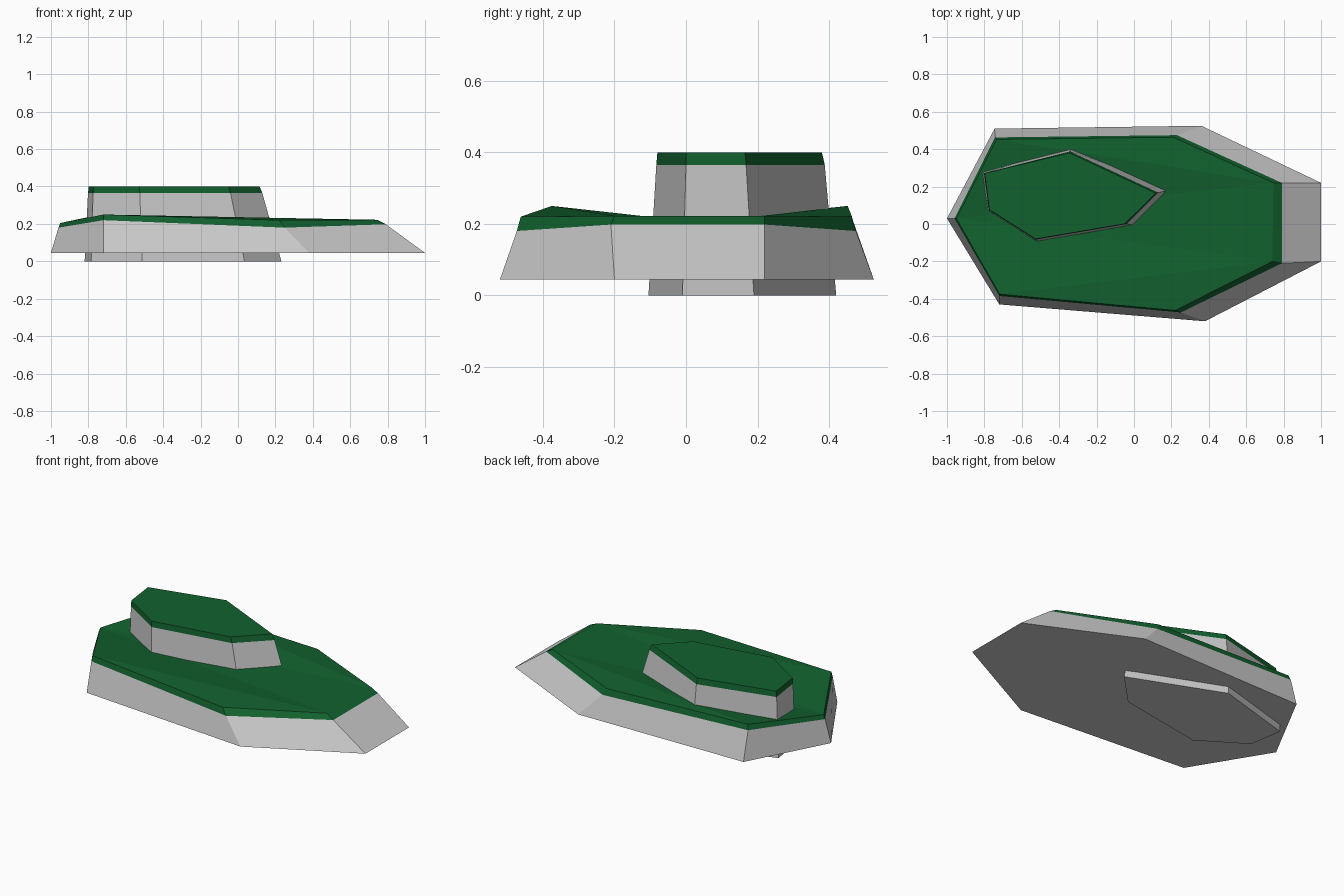
import bpy

if "Cube" in bpy.data.objects:
    bpy.data.objects.remove(bpy.data.objects["Cube"])

grass = bpy.data.materials.new("grass_green")
grass.diffuse_color = (0.006, 0.12, 0.028, 1)
grass.use_nodes = True
grass.node_tree.nodes["Principled BSDF"].inputs["Base Color"].default_value = grass.diffuse_color


def make(name, verts, faces, mat=None):
    mesh = bpy.data.meshes.new(name)
    mesh.from_pydata(verts, [], faces)
    mesh.update()
    obj = bpy.data.objects.new(name, mesh)
    bpy.context.collection.objects.link(obj)
    if mat:
        mesh.materials.append(mat)


def band(n):
    """Side quads joining ring 0..n-1 to the ring above it."""
    return [(i, (i + 1) % n, n + (i + 1) % n, n + i) for i in range(n)]


def plateau(name, base, base_z, rim, top, cap):
    """Grey rock flank with floor, and a bevelled grass cap on top."""
    n = len(base)
    foot = [(x, y, base_z) for x, y in base]
    make(name + "_rock", foot + rim, band(n) + [tuple(reversed(range(n)))])
    make(name + "_grass", rim + top, band(n) + [tuple(n + i for i in f) for f in cap], grass)


# Wide lower plateau, rings counter-clockwise from the left tip
plateau(
    "lower_plateau",
    [(-1, .03), (-.72, -.43), (.38, -.52), (1, -.2), (1, .22), (.36, .525), (-.745, .51)], .045,
    [(-.96, .03, .18), (-.72, -.385, .22), (.25, -.473, .18), (.79, -.21, .198),
     (.79, .22, .198), (.23, .475, .18), (-.743, .463, .22)],
    [(-.95, .03, .205), (-.718, -.375, .25), (.22, -.462, .22), (.74, -.2, .222),
     (.745, .22, .222), (.21, .464, .22), (-.735, .452, .25)],
    [(0, 1, 3), (1, 2, 3), (0, 3, 4), (0, 4, 6), (4, 5, 6)])

# Smaller upper plateau passing through the lower one to the ground
plateau(
    "upper_plateau",
    [(-.82, .28), (-.785, .07), (-.513, -.105), (.035, -.01), (.232, .19), (-.33, .42)], 0,
    [(-.802, .272, .365), (-.775, .075, .365), (-.525, -.083, .365), (-.04, 0, .365),
     (.13, .168, .365), (-.342, .388, .365)],
    [(-.798, .271, .4), (-.773, .076, .4), (-.526, -.08, .4), (-.05, .001, .4),
     (.115, .165, .4), (-.345, .38, .4)],
    [tuple(range(6))])
